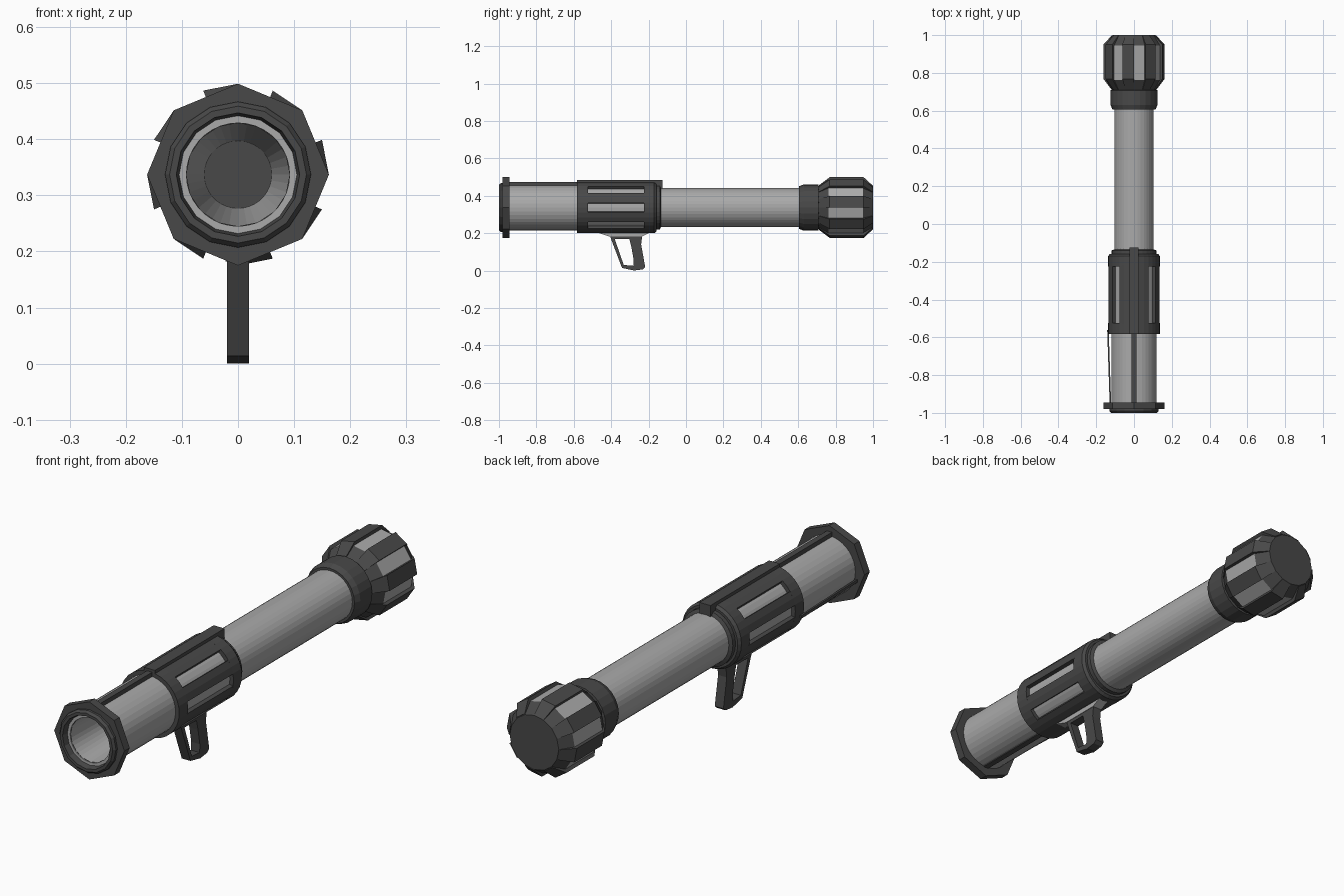
import bpy, bmesh, math
from mathutils import Vector

if "Cube" in bpy.data.objects:
    bpy.data.objects.remove(bpy.data.objects["Cube"])

ZC = 0.337  # height of the tube axis


def material(name, v):
    m = bpy.data.materials.new(name)
    m.diffuse_color = (v, v, v, 1)
    m.use_nodes = True
    m.node_tree.nodes["Principled BSDF"].inputs["Base Color"].default_value = m.diffuse_color
    return m


LIGHT = material("light grey metal", 0.40)
DARK = material("dark grey metal", 0.065)


def finish(name, bm, mats, rule=None):
    bmesh.ops.remove_doubles(bm, verts=bm.verts, dist=1e-5)
    bmesh.ops.recalc_face_normals(bm, faces=bm.faces)
    if rule:
        for f in bm.faces:
            f.material_index = rule(f.calc_center_median())
    me = bpy.data.meshes.new(name)
    bm.to_mesh(me)
    bm.free()
    for m in mats:
        me.materials.append(m)
    ob = bpy.data.objects.new(name, me)
    bpy.context.collection.objects.link(ob)
    return ob


def sweep(bm, profile, angles, closed_ring, closed_profile):
    """Turn a profile of (radius, y) about the tube axis."""
    rings = [[bm.verts.new((r * math.cos(a), y, ZC + r * math.sin(a))) for r, y in profile]
             for a in map(math.radians, angles)]
    n, k = len(rings), len(profile)
    for i in range(n if closed_ring else n - 1):
        p, q = rings[i], rings[(i + 1) % n]
        for j in range(k if closed_profile else k - 1):
            l = (j + 1) % k
            bm.faces.new((p[j], p[l], q[l], q[j]))
    if closed_ring and not closed_profile:
        return rings
    if not closed_ring:
        bm.faces.new(rings[0])
        bm.faces.new(rings[-1])
    return rings


def lathe(name, profile, n, mats, closed=True, caps=False, rule=None):
    bm = bmesh.new()
    rings = sweep(bm, profile, [360 * i / n for i in range(n)], True, closed)
    if caps:
        for j in (0, -1):
            bm.faces.new([r[j] for r in rings])
    return finish(name, bm, mats, rule)


def sectors(name, profile, spans, step, mat):
    """Several curved blocks, each covering an angle span."""
    bm = bmesh.new()
    for a, b in spans:
        n = max(1, round((b - a) / step))
        sweep(bm, profile, [a + (b - a) * i / n for i in range(n + 1)], False, True)
    return finish(name, bm, [mat])


def box(name, x0, x1, y0, y1, z0, z1, mat):
    bm = bmesh.new()
    bmesh.ops.create_cube(bm, size=1)
    for v in bm.verts:
        v.co = Vector(((x0 + x1) / 2 + v.co.x * (x1 - x0),
                       (y0 + y1) / 2 + v.co.y * (y1 - y0),
                       (z0 + z1) / 2 + v.co.z * (z1 - z0)))
    return finish(name, bm, [mat])


def plate(name, pts, w, mat):
    """Side outline in (y, z), extruded across x."""
    bm = bmesh.new()
    a, b = [[bm.verts.new((s * w, y, z)) for y, z in pts] for s in (-1, 1)]
    bm.faces.new(a)
    bm.faces.new(b)
    for i in range(len(pts)):
        j = (i + 1) % len(pts)
        bm.faces.new((a[i], a[j], b[j], b[i]))
    return finish(name, bm, [mat])


# tubes
lathe("front_tube", [(0.104, -0.16), (0.104, 0.64)], 36, [LIGHT], closed=False, caps=True)
lathe("rear_tube", [(0.092, -0.975), (0.12, -0.975), (0.12, -0.16), (0.06, -0.16), (0.06, -0.2)],
      36, [LIGHT])
lathe("bore_floor", [(0.062, -0.21), (0.062, -0.195)], 36, [DARK], closed=False, caps=True)

# rear flange: octagon plate plus stepped lip
lathe("rear_flange", [(0.115, -0.945), (0.162, -0.945), (0.162, -0.98), (0.115, -0.98)], 8, [DARK])
lathe("rear_lip", [(0.092, -0.97), (0.13, -0.97), (0.13, -0.99), (0.122, -1.0),
                   (0.110, -1.0), (0.105, -0.975), (0.092, -0.972)], 16, [DARK])

# slotted sleeve
lathe("sleeve_rear_ring", [(0.115, -0.583), (0.137, -0.583), (0.137, -0.525), (0.115, -0.525)],
      32, [DARK])
lathe("sleeve_front_ring", [(0.1, -0.225), (0.137, -0.225), (0.137, -0.17), (0.128, -0.158),
                            (0.118, -0.158), (0.118, -0.14), (0.1, -0.132)], 32, [DARK])
H = 10.5
edges = [-45, 0, 45, 135, 180, 225, 315]
sectors("sleeve_bands", [(0.115, -0.53), (0.137, -0.53), (0.137, -0.22), (0.115, -0.22)],
        [(a + H, b - H) for a, b in zip(edges, edges[1:])], 11.5, DARK)
box("sleeve_top_ridge", -0.025, 0.025, -0.583, -0.125, 0.43, 0.485, DARK)

# rails and side rod
box("top_rail", -0.012, 0.012, -0.95, -0.57, 0.44, 0.474, DARK)
box("bottom_rail", -0.012, 0.012, -0.95, -0.57, 0.214, 0.23, DARK)
rod = box("side_rod", -0.004, 0.004, -0.95, -0.56, 0.296, 0.308, DARK)
for v in rod.data.vertices:
    v.co.x += -0.125 if v.co.y < -0.7 else -0.138

# grip with open guard
plate("grip_mount", [(-0.51, 0.215), (-0.17, 0.215), (-0.235, 0.182), (-0.41, 0.182)], 0.022, LIGHT)
plate("grip_top_bar", [(-0.405, 0.185), (-0.235, 0.185), (-0.237, 0.168), (-0.4, 0.168)], 0.02, DARK)
plate("trigger_guard", [(-0.405, 0.18), (-0.385, 0.18), (-0.333, 0.03), (-0.275, 0.025),
                        (-0.275, 0.0), (-0.342, 0.014)], 0.02, DARK)
plate("grip_handle", [(-0.305, 0.18), (-0.235, 0.18), (-0.24, 0.14), (-0.218, 0.018),
                      (-0.232, 0.006), (-0.282, 0.0), (-0.28, 0.06), (-0.292, 0.125)], 0.02, DARK)

# warhead collar
lathe("head_collar", [(0.1, 0.605), (0.114, 0.605), (0.124, 0.63), (0.124, 0.708), (0.1, 0.712)],
      24, [DARK])

# warhead core: light panels on the straight part, dark elsewhere
lathe("head_core", [(0.11, 0.70), (0.118, 0.715), (0.148, 0.762), (0.148, 0.945), (0.113, 1.0)], 16,
      [DARK, LIGHT], closed=False, caps=True,
      rule=lambda c: int(0.8 < c.y < 0.9 and math.hypot(c.x, c.z - ZC) > 0.1))

# eight raised ribs
sectors("head_ribs", [(0.115, 0.715), (0.12, 0.712), (0.162, 0.768), (0.162, 0.95),
                      (0.117, 0.999), (0.11, 0.985)],
        [(45 * i, 45 * i + 22.5) for i in range(8)], 22.5, DARK)
